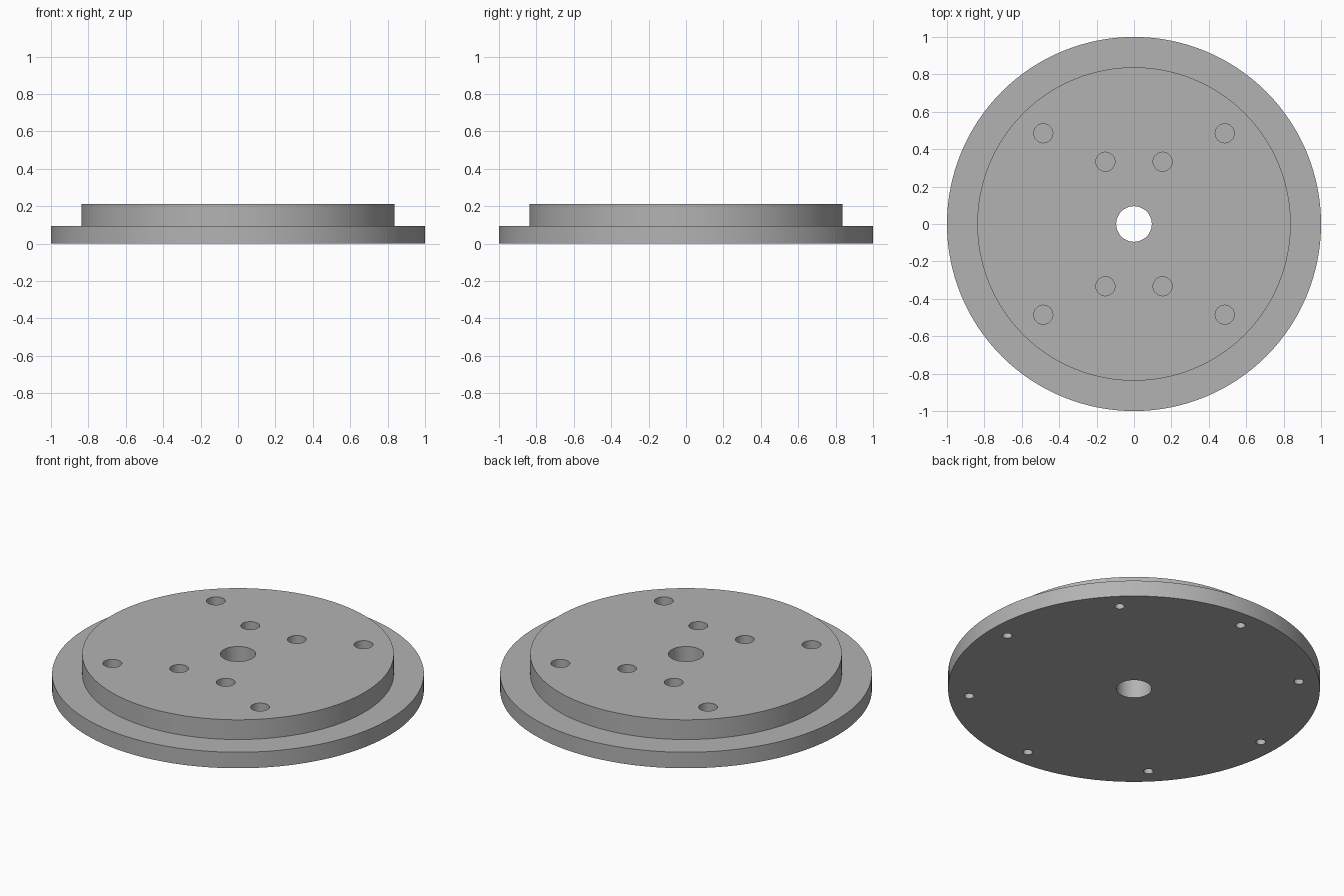
import bpy
import bmesh
from math import cos, sin, tau
from mathutils import Matrix

if "Cube" in bpy.data.objects:
    bpy.data.objects.remove(bpy.data.objects["Cube"], do_unlink=True)

FLANGE_TOP, BOSS_TOP = 0.095, 0.212
GREY = (0.45, 0.45, 0.45, 1)

metal = bpy.data.materials.new("grey metal")
metal.use_nodes = True
metal.diffuse_color = GREY
metal.node_tree.nodes["Principled BSDF"].inputs["Base Color"].default_value = GREY


def new_object(name, bm):
    mesh = bpy.data.meshes.new(name)
    bmesh.ops.recalc_face_normals(bm, faces=bm.faces)
    bm.to_mesh(mesh)
    bm.free()
    mesh.materials.append(metal)
    obj = bpy.data.objects.new(name, mesh)
    bpy.context.collection.objects.link(obj)
    return obj


def add_hole(bm, x, y, radius, z_low, z_high):
    bmesh.ops.create_cone(
        bm, cap_ends=True, segments=32, radius1=radius, radius2=radius,
        depth=z_high - z_low,
        matrix=Matrix.Translation((x, y, (z_low + z_high) / 2)))


# Stepped disc with a centre bore, turned from a closed profile
profile = [(0.095, 0), (1, 0), (1, FLANGE_TOP), (0.838, FLANGE_TOP),
           (0.838, BOSS_TOP), (0.095, BOSS_TOP)]
bm = bmesh.new()
points = [bm.verts.new((r, 0, z)) for r, z in profile]
edges = [bm.edges.new((a, b)) for a, b in zip(points, points[1:] + points[:1])]
bmesh.ops.spin(bm, geom=points + edges, cent=(0, 0, 0), axis=(0, 0, 1),
               angle=tau, steps=128, use_merge=True)
bmesh.ops.remove_doubles(bm, verts=bm.verts, dist=1e-5)
disc = new_object("flanged_disc", bm)

# Blind holes: two mirrored sets in the top, a ring of eight underneath
bm = bmesh.new()
for sx in (-1, 1):
    for sy in (-1, 1):
        for x, y in ((0.485, 0.485), (0.153, 0.333)):
            add_hole(bm, sx * x, sy * y, 0.051, FLANGE_TOP + 0.005, BOSS_TOP + 0.05)
for i in range(8):
    a = tau * i / 8
    add_hole(bm, 0.89 * cos(a), 0.89 * sin(a), 0.026, -0.05, 0.07)
cutter = new_object("hole_cutter", bm)
cutter.hide_render = True

cut = disc.modifiers.new("holes", 'BOOLEAN')
cut.operation = 'DIFFERENCE'
cut.solver = 'EXACT'
cut.object = cutter
bpy.context.view_layer.objects.active = disc
disc.select_set(True)
bpy.ops.object.modifier_apply(modifier=cut.name)
bpy.data.objects.remove(cutter, do_unlink=True)
bpy.ops.object.shade_smooth_by_angle()
